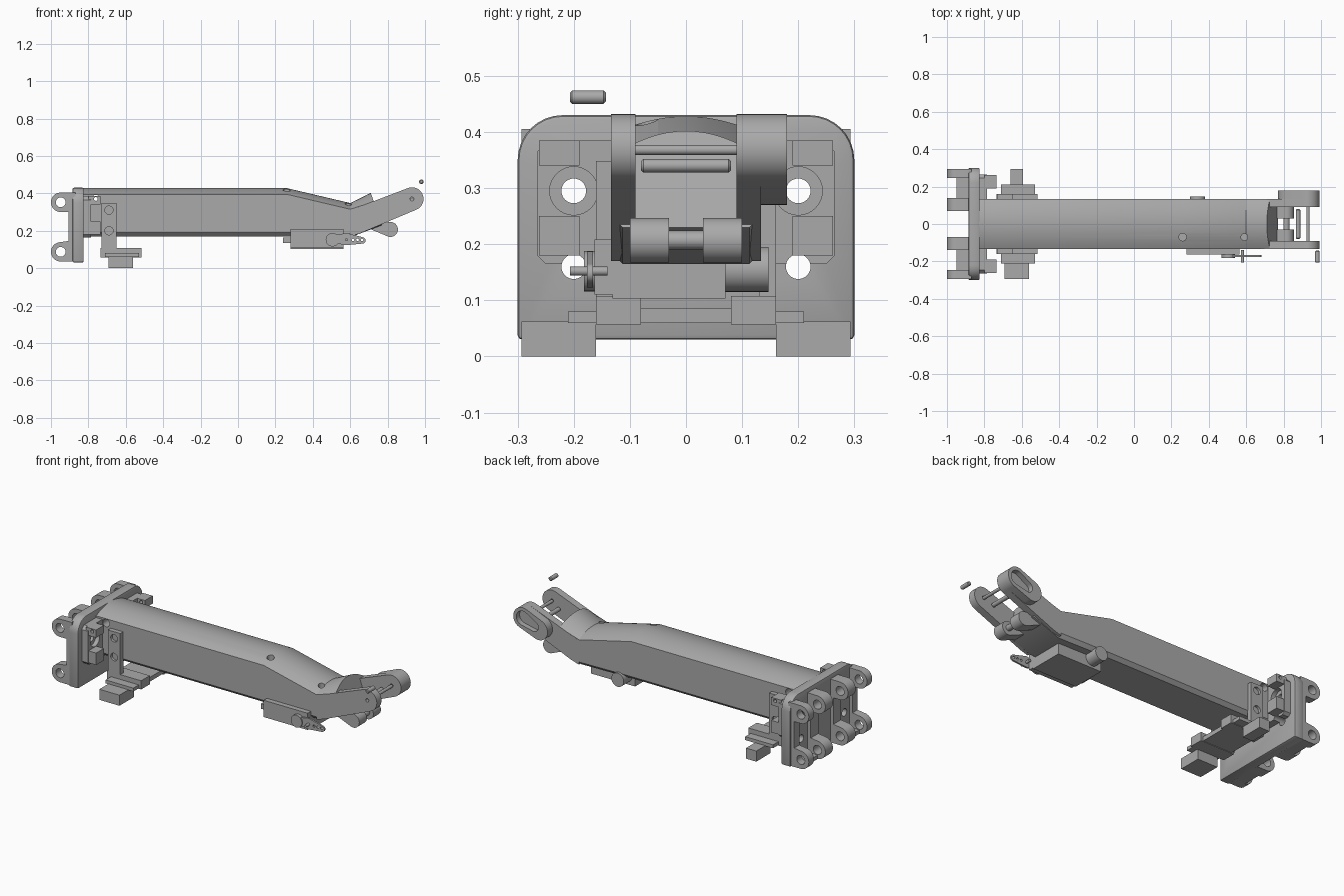
import bpy, bmesh, math
from mathutils import Vector
from mathutils.geometry import convex_hull_2d

if "Cube" in bpy.data.objects:
    bpy.data.objects.remove(bpy.data.objects["Cube"], do_unlink=True)

grey = bpy.data.materials.new("plain_grey")
grey.use_nodes = True
colour = (0.4, 0.4, 0.4, 1)
grey.diffuse_color = colour
grey.node_tree.nodes["Principled BSDF"].inputs["Base Color"].default_value = colour


def finish(name, bm):
    bmesh.ops.recalc_face_normals(bm, faces=bm.faces)
    mesh = bpy.data.meshes.new(name)
    bm.to_mesh(mesh)
    bm.free()
    ob = bpy.data.objects.new(name, mesh)
    bpy.context.collection.objects.link(ob)
    mesh.materials.append(grey)
    return ob


def hull(name, circles, lo, hi, axis="y"):
    """Extrude the convex outline around circles (u, v, radius) along an axis."""
    pts = []
    for u, v, r in circles:
        n = 32 if r else 1
        pts += [Vector((u + r * math.cos(math.tau * i / n), v + r * math.sin(math.tau * i / n)))
                for i in range(n)]
    ring = [pts[i] for i in convex_hull_2d(pts)]
    place = {"x": lambda p, d: (d, p.x, p.y),
             "y": lambda p, d: (p.x, d, p.y),
             "z": lambda p, d: (p.x, p.y, d)}[axis]
    bm = bmesh.new()
    a, b = ([bm.verts.new(place(p, d)) for p in ring] for d in (lo, hi))
    bm.faces.new(a)
    bm.faces.new(b)
    for i in range(len(ring)):
        j = (i + 1) % len(ring)
        bm.faces.new((a[i], a[j], b[j], b[i]))
    return finish(name, bm)


def box(name, x0, x1, y0, y1, z0, z1):
    return hull(name, [(x, z, 0) for x in (x0, x1) for z in (z0, z1)], y0, y1)


def rod(name, u, v, r, lo, hi, axis="y"):
    return hull(name, [(u, v, r)], lo, hi, axis)


def activate(ob):
    bpy.ops.object.select_all(action="DESELECT")
    ob.select_set(True)
    bpy.context.view_layer.objects.active = ob


def apply(ob, mod):
    activate(ob)
    bpy.ops.object.modifier_apply(modifier=mod.name)


def cut(ob, *cutters):
    for c in cutters:
        mod = ob.modifiers.new("cut", "BOOLEAN")
        mod.operation, mod.solver, mod.object = "DIFFERENCE", "EXACT", c
        apply(ob, mod)
        bpy.data.objects.remove(c, do_unlink=True)


def bevel(ob, width, segments=2):
    mod = ob.modifiers.new("bevel", "BEVEL")
    mod.width, mod.segments, mod.limit_method = width, segments, "ANGLE"
    mod.angle_limit = math.radians(40)
    apply(ob, mod)


# Main beam: arched-top section lofted through a drop and a rising end
def beam():
    half, n, c = 0.133, 16, 0.02
    sections = [(-0.83, 0.17, -0.83, 0.395, 0.428), (0.26, 0.17, 0.26, 0.395, 0.428),
                (0.6, 0.165, 0.6, 0.315, 0.348), (0.77, 0.23, 0.71, 0.355, 0.402)]
    bm = bmesh.new()
    rings = []
    for xb, zb, xt, zs, zt in sections:
        yz = [(-half, zb + c), (c - half, zb), (half - c, zb), (half, zb + c)]
        for i in range(n + 1):
            t = 1 - 2 * i / n
            yz.append((half * t, zt - (zt - zs) * t * t))
        rings.append([bm.verts.new((xb + (xt - xb) * (z - zb) / (zt - zb), y, z)) for y, z in yz])
    for a, b in zip(rings, rings[1:]):
        for i in range(len(a)):
            j = (i + 1) % len(a)
            bm.faces.new((a[i], a[j], b[j], b[i]))
    bm.faces.new(rings[0])
    bm.faces.new(rings[-1])
    return finish("main_beam", bm)


arm = beam()
cut(arm, rod("cutter", -0.76, 0.37, 0.022, -0.4, 0.4),
    rod("cutter", 0.26, -0.07, 0.02, 0.37, 0.5, "z"),
    rod("cutter", 0.59, -0.07, 0.018, 0.29, 0.5, "z"),
    rod("cutter", 0.645, 0.315, 0.012, -0.4, 0.4))

# Mounting plate with bolt holes, and the raised pad that carries the beam
plate = hull("mounting_plate", [(-0.22, 0.35, 0.08), (0.22, 0.35, 0.08), (-0.3, 0.03, 0), (0.3, 0.03, 0)],
             -0.885, -0.825, "x")
bevel(plate, 0.008)
pad = hull("raised_pad", [(s * y, z, 0) for s in (-1, 1) for y, z in
                          ((0.25, 0.165), (0.265, 0.18), (0.265, 0.365), (0.245, 0.385))]
           + [(-0.25, 0.165, 0), (0.25, 0.165, 0)], -0.83, -0.785, "x")
for s in (-1, 1):
    for z in (0.295, 0.16):
        cut(plate, rod("cutter", s * 0.2, z, 0.022, -1.1, -0.7, "x"))
    cut(pad, rod("cutter", s * 0.2, 0.295, 0.043, -0.81, -0.7, "x"),
        rod("cutter", s * 0.2, 0.295, 0.022, -1.1, -0.7, "x"),
        rod("cutter", s * 0.2, 0.16, 0.022, -1.1, -0.7, "x"))

# Hinge walls behind the plate and clamp ears in front of it, on both sides
for s, side in ((-1, "right"), (1, "left")):
    for part, near, far in (("inner", 0.07, 0.14), ("outer", 0.245, 0.293)):
        lo, hi = sorted((s * near, s * far))
        upper = hull(f"{side}_{part}_upper_lug",
                     [(-0.948, 0.352, 0.052), (-0.87, 0.3, 0), (-0.87, 0.405, 0)], lo, hi)
        lower = hull(f"{side}_{part}_lower_lug",
                     [(-0.948, 0.087, 0.052), (-0.87, 0.035, 0), (-0.87, 0.15, 0)], lo, hi)
        for lug, z in ((upper, 0.352), (lower, 0.087)):
            cut(lug, rod("cutter", -0.948, z, 0.026, -0.5, 0.5))
        box(f"{side}_{part}_wall", -0.905, -0.87, lo, hi, 0.1, 0.35)
    lo, hi = sorted((s * 0.13, s * 0.25))
    box(f"{side}_hinge_floor", -0.95, -0.87, lo, hi, 0.035, 0.058)
    lo, hi = sorted((s * 0.19, s * 0.262))
    ear = box(f"{side}_clamp_ear", -0.8, -0.735, lo, hi, 0.34, 0.385)
    cut(ear, rod("cutter", -0.76, 0.37, 0.01, -0.5, 0.5))
    box(f"{side}_lower_ear", -0.8, -0.735, lo, hi, 0.18, 0.25)

    # Hanging bracket strap with two screw holes
    lo, hi = sorted((s * 0.13, s * 0.16))
    strap = box(f"{side}_bracket_strap", -0.73, -0.65, lo, hi, 0.07, 0.348)
    cut(strap, *[rod("cutter", -0.69, z, 0.022, s * 0.145, s * 0.2) for z in (0.31, 0.2)])
    lo, hi = sorted((s * 0.08, s * 0.16))
    block = box(f"{side}_bracket_clamp", -0.735, -0.515, lo, hi, 0.057, 0.108)
    lo, hi = sorted((s * 0.14, s * 0.21))
    box(f"{side}_bracket_flange", -0.71, -0.53, lo, hi, 0.06, 0.08)
    lo, hi = sorted((s * 0.16, s * 0.293))
    w = 0.065 if s < 0 else 0.033
    box(f"{side}_foot", -0.627 - w, -0.627 + w, lo, hi, 0, 0.062)
box("bracket_crossbar", -0.72, -0.53, -0.1, 0.1, 0.06, 0.085)

# Fork cheeks at the rising end, the left one thicker with a pocket
for s, side in ((-1, "right"), (1, "left")):
    lo, hi = sorted((s * 0.09, s * 0.1335))
    cheek = hull(f"{side}_fork_cheek", [(0.93, 0.37, 0.062), (0.6, 0.17, 0), (0.6, 0.31, 0),
                                        (0.65, 0.325, 0), (0.65, 0.185, 0)], lo, hi)
    cut(cheek, rod("cutter", 0.93, 0.37, 0.01, -0.5, 0.5))
boss = hull("left_fork_boss", [(0.93, 0.37, 0.062), (0.83, 0.33, 0.06)], 0.13, 0.18)
cut(boss, hull("cutter", [(0.93, 0.37, 0.042), (0.86, 0.342, 0.03)], 0.15, 0.2))

# Cross pins and the loose pin
rod("fork_pin", 0.93, 0.368, 0.009, -0.09, 0.09)
for name, x, z, lo, hi in (("fork_roller", 0.877, 0.34, -0.08, 0.08),
                           ("loose_pin", 0.98, 0.462, -0.207, -0.143)):
    bevel(rod(name, x, z, 0.012, lo, hi), 0.004, 1)

# Lower knuckles carried under the fork
for s, side in ((-1, "right"), (1, "left")):
    lo, hi = sorted((s * 0.03, s * 0.1))
    hull(f"{side}_knuckle", [(0.815, 0.207, 0.04), (0.72, 0.225, 0.02)], lo, hi)
rod("knuckle_pin", 0.815, 0.207, 0.017, -0.03, 0.03)

# Small motor under the beam with its drive cylinder, shaft and horn
box("motor_body", 0.28, 0.565, -0.131, 0.07, 0.103, 0.175)
box("motor_side_cover", 0.28, 0.565, -0.163, -0.13, 0.11, 0.208)
box("motor_tab", 0.24, 0.285, -0.13, -0.06, 0.135, 0.165)
rod("motor_cylinder", 0.34, 0.155, 0.04, 0.065, 0.147)
rod("motor_gear_cap", 0.505, 0.152, 0.036, -0.182, -0.16)
rod("horn_shaft", 0.58, 0.152, 0.008, -0.207, -0.14)
horn = hull("motor_horn", [(0.51, 0.155, 0.02), (0.58, 0.155, 0.032), (0.665, 0.148, 0.017)], -0.176, -0.166)
cut(horn, *[rod("cutter", 0.615 + 0.024 * i, 0.151, 0.007, -0.3, -0.1) for i in range(3)])

# Crisp edges with smooth curves
for ob in bpy.context.collection.objects:
    if ob.type == "MESH" and ob.data.materials and ob.data.materials[0] == grey:
        activate(ob)
        bpy.ops.object.shade_smooth_by_angle(angle=math.radians(25))
